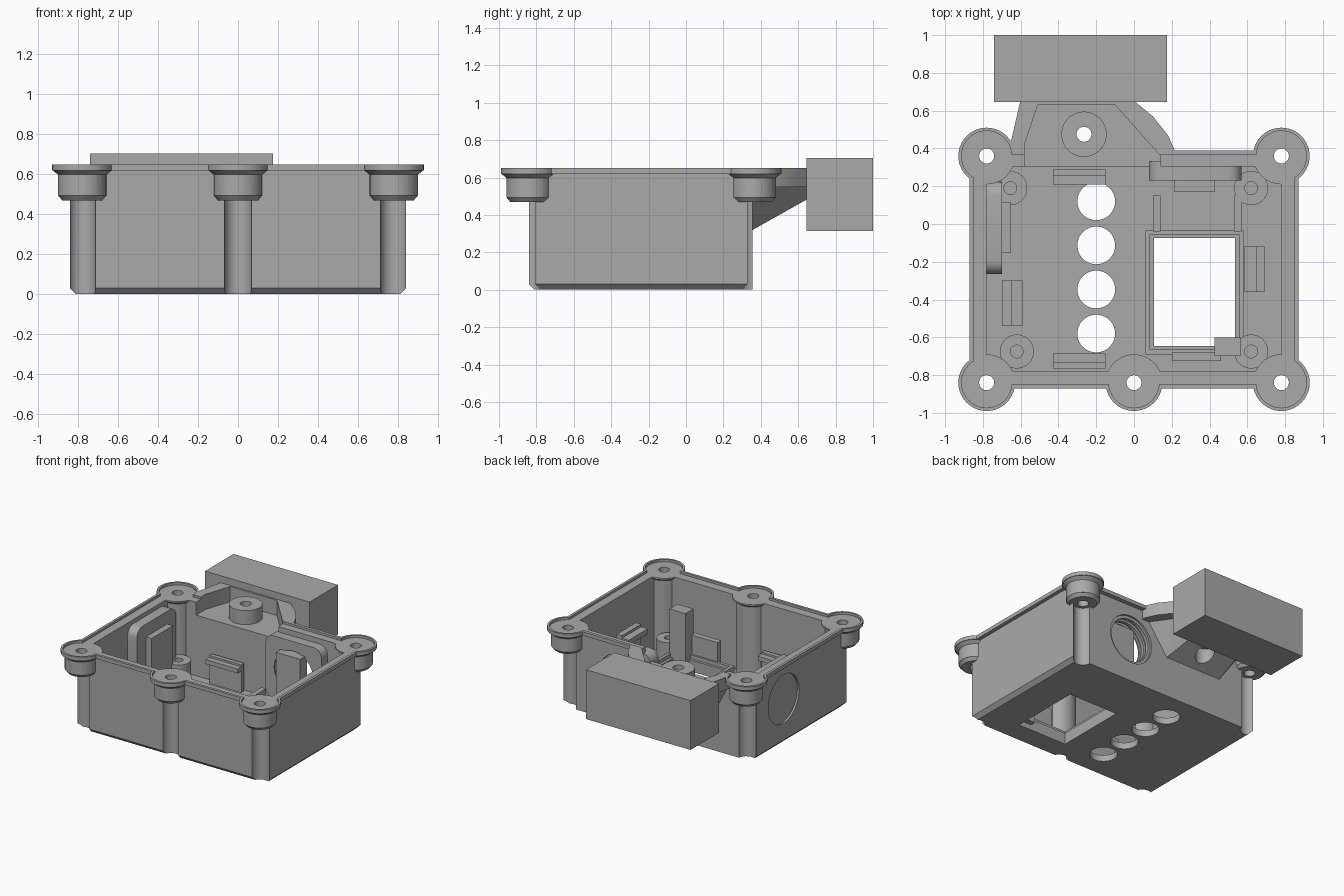
import bpy, bmesh, math
from mathutils import Matrix, Vector

cube = bpy.data.objects.get("Cube")
if cube:
    bpy.data.objects.remove(cube, do_unlink=True)

grey = bpy.data.materials.new("plain_grey")
grey.use_nodes = True
grey.diffuse_color = (0.4, 0.4, 0.4, 1)
grey.node_tree.nodes["Principled BSDF"].inputs["Base Color"].default_value = (0.4, 0.4, 0.4, 1)


def finish(name, bm):
    bmesh.ops.recalc_face_normals(bm, faces=bm.faces)
    mesh = bpy.data.meshes.new(name)
    bm.to_mesh(mesh)
    bm.free()
    ob = bpy.data.objects.new(name, mesh)
    bpy.context.collection.objects.link(ob)
    mesh.materials.append(grey)
    return ob


def box(name, x, y, z, bevel=0, pick=None, segments=1):
    bm = bmesh.new()
    bmesh.ops.create_cube(bm, size=1)
    for v in bm.verts:
        v.co = Vector([(r[0] + r[1]) / 2 + c * (r[1] - r[0]) for c, r in zip(v.co, (x, y, z))])
    if bevel:
        bmesh.ops.bevel(bm, geom=[e for e in bm.edges if pick(e)], offset=bevel,
                        segments=segments, affect='EDGES', profile=0.5)
    return finish(name, bm)


def cyl(name, centre, r1, r2, length, axis='Z', sides=40):
    # Starts at centre and runs along the positive axis
    bm = bmesh.new()
    bmesh.ops.create_cone(bm, cap_ends=True, segments=sides, radius1=r1, radius2=r2, depth=length)
    bm.transform(Matrix.Translation((0, 0, length / 2)))
    if axis == 'X':
        bm.transform(Matrix.Rotation(math.pi / 2, 4, 'Y'))
    if axis == 'Y':
        bm.transform(Matrix.Rotation(-math.pi / 2, 4, 'X'))
    bm.transform(Matrix.Translation(centre))
    return finish(name, bm)


def prism(name, outline, z0, z1):
    bm = bmesh.new()
    face = bm.faces.new([bm.verts.new((x, y, z0)) for x, y in outline])
    new = bmesh.ops.extrude_face_region(bm, geom=[face])["geom"]
    bmesh.ops.translate(bm, vec=(0, 0, z1 - z0), verts=[g for g in new if isinstance(g, bmesh.types.BMVert)])
    return finish(name, bm)


def hull(name, points):
    bm = bmesh.new()
    for p in points:
        bm.verts.new(p)
    bmesh.ops.convex_hull(bm, input=bm.verts)
    return finish(name, bm)


def combine(target, other, op='DIFFERENCE'):
    mod = target.modifiers.new("cut", 'BOOLEAN')
    mod.operation, mod.solver, mod.object = op, 'EXACT', other
    bpy.context.view_layer.objects.active = target
    bpy.ops.object.modifier_apply(modifier=mod.name)
    bpy.data.objects.remove(other, do_unlink=True)


def along(axis):
    return lambda e: abs((e.verts[1].co - e.verts[0].co).normalized()[axis]) > 0.9


screws = [(-0.78, -0.84), (0, -0.84), (0.78, -0.84), (-0.78, 0.36), (0.78, 0.36)]

# Case body, chamfered underneath on three sides
shell = box("case", (-0.84, 0.84), (-0.84, 0.355), (0, 0.64), 0.03,
            lambda e: all(v.co.z < 0.01 for v in e.verts) and any(v.co.y < 0 for v in e.verts))
combine(shell, box("flange", (-0.87, 0.87), (-0.87, 0.39), (0.62, 0.65)), 'UNION')

# Rear tray carrying the block
combine(shell, prism("tray", [(-0.67, 0.3), (-0.66, 0.4), (-0.6, 0.66), (-0.01, 0.66),
                              (0.1, 0.57), (0.18, 0.47), (0.22, 0.38), (0.22, 0.3)], 0.55, 0.65), 'UNION')
combine(shell, hull("tray_underside", [(-0.64, 0.33, 0.57), (0.19, 0.33, 0.57), (-0.5, 0.33, 0.305),
                                       (0, 0.33, 0.305), (-0.59, 0.65, 0.57), (-0.03, 0.65, 0.57),
                                       (-0.52, 0.65, 0.485), (-0.12, 0.65, 0.485)]), 'UNION')

# Main cavity, then screw columns inside it
combine(shell, box("cavity", (-0.78, 0.78), (-0.78, 0.305), (0.05, 0.8)))
for x, y in screws:
    column = cyl("column", (x, y, 0.035), 0.125, 0.125, 0.6)
    combine(column, box("limit", (-0.82, 0.82), (-0.82, 0.34), (0, 0.7)), 'INTERSECT')
    combine(shell, column, 'UNION')
    combine(shell, cyl("screw_groove", (x, y, -0.1), 0.068, 0.068, 0.6))
    combine(shell, cyl("boss_base", (x, y, 0.47), 0.1, 0.121, 0.025), 'UNION')
    combine(shell, cyl("boss", (x, y, 0.494), 0.121, 0.121, 0.12), 'UNION')
    combine(shell, cyl("boss_flare", (x, y, 0.597), 0.119, 0.149, 0.025), 'UNION')
    combine(shell, cyl("boss_rim", (x, y, 0.62), 0.15, 0.15, 0.03), 'UNION')

# Recessed sealing face inside the lip
combine(shell, box("lip", (-0.85, 0.85), (-0.85, 0.365), (0.632, 0.8)))
for x, y in screws:
    combine(shell, cyl("lip", (x, y, 0.632), 0.133, 0.133, 0.2))
    combine(shell, cyl("screw_hole", (x, y, 0.4), 0.04, 0.04, 0.4, sides=24))

# Tray hollow, its screw boss and hole
combine(shell, prism("tray_hollow", [(-0.58, 0.25), (-0.58, 0.42), (-0.51, 0.63), (-0.1, 0.63),
                                     (0.14, 0.36), (0.14, 0.25)], 0.53, 0.8))
combine(shell, cyl("tray_boss", (-0.265, 0.475, 0.5), 0.12, 0.12, 0.14), 'UNION')
combine(shell, cyl("tray_hole", (-0.265, 0.475, 0.2), 0.04, 0.04, 0.6, sides=24))
combine(shell, cyl("tray_counterbore", (-0.265, 0.475, 0.2), 0.07, 0.07, 0.27, sides=24))

# Thickened walls with threaded openings, left and rear
combine(shell, box("side_pad", (-0.8, -0.7), (-0.265, 0.225), (0.11, 0.6), 0.07, along(0), 5), 'UNION')
combine(shell, box("rear_pad", (0.08, 0.57), (0.23, 0.33), (0.1, 0.59), 0.07, along(1), 5), 'UNION')
combine(shell, cyl("side_opening", (-0.95, -0.02, 0.355), 0.17, 0.17, 0.3, 'X'))
combine(shell, cyl("rear_opening", (0.325, 0.18, 0.345), 0.17, 0.17, 0.3, 'Y'))
for i in range(3):
    combine(shell, cyl("thread", (-0.85 + 0.05 * i, -0.02, 0.355), 0.192, 0.192, 0.025, 'X'))
    combine(shell, cyl("thread", (0.325, 0.34 - 0.05 * i, 0.345), 0.192, 0.192, 0.025, 'Y'))

# Window with raised frame, and the row of round floor holes
combine(shell, box("frame", (0.06, 0.58), (-0.69, -0.035), (0.03, 0.12)), 'UNION')
combine(shell, box("window", (0.105, 0.535), (-0.645, -0.075), (-0.1, 0.3)))
combine(shell, box("window_step", (0.085, 0.555), (-0.665, -0.055), (0.09, 0.3)))
for i in range(4):
    combine(shell, cyl("floor_hole", (-0.2, 0.12 - 0.2333 * i, -0.1), 0.1, 0.1, 0.3))

parts = [shell]

# Standoffs
for x, y in [(-0.655, 0.19), (0.62, 0.19), (-0.62, -0.675), (0.62, -0.675)]:
    post = cyl("standoff", (x, y, 0.04), 0.09, 0.09, 0.16)
    combine(post, cyl("pilot", (x, y, 0.1), 0.034, 0.034, 0.2, sides=24))
    parts.append(post)

# Snap clips on the front and rear walls
for side, wall in ((1, 0.3), (-1, -0.775)):
    for part, a, b, z in (("clip", 0.01, 0.045, (0.04, 0.27)), ("clip_hook", 0.03, 0.09, (0.22, 0.255))):
        ys = sorted((wall - side * a, wall - side * b))
        parts.append(box(part, (-0.43, -0.15), ys, z))

# Upright tabs, clips and ribs around the floor
for name, x, y, top in [
        ("side_tab", (-0.7, -0.65), (-0.15, 0.115), 0.5),
        ("rear_tab", (0.215, 0.425), (0.17, 0.255), 0.5),
        ("left_clip", (-0.7, -0.645), (-0.54, -0.3), 0.27),
        ("right_clip", (0.645, 0.69), (-0.36, -0.12), 0.42),
        ("front_clip", (0.2, 0.46), (-0.725, -0.68), 0.27),
        ("tall_post", (0.425, 0.565), (-0.7, -0.6), 0.47),
        ("left_rib", (0.1, 0.14), (-0.04, 0.15), 0.2),
        ("right_rib", (0.53, 0.57), (-0.04, 0.15), 0.2)]:
    parts.append(box(name, x, y, (0.04, top)))
parts.append(box("left_clip_hook", (-0.65, -0.59), (-0.54, -0.3), (0.21, 0.25)))
parts.append(box("right_clip_hook", (0.585, 0.65), (-0.36, -0.12), (0.36, 0.4)))

# Solid rear block
parts.append(box("rear_block", (-0.74, 0.175), (0.645, 1.0), (0.315, 0.705)))

bpy.ops.object.select_all(action='DESELECT')
for ob in parts:
    ob.select_set(True)
bpy.context.view_layer.objects.active = shell
bpy.ops.object.shade_smooth_by_angle(angle=math.radians(30))
